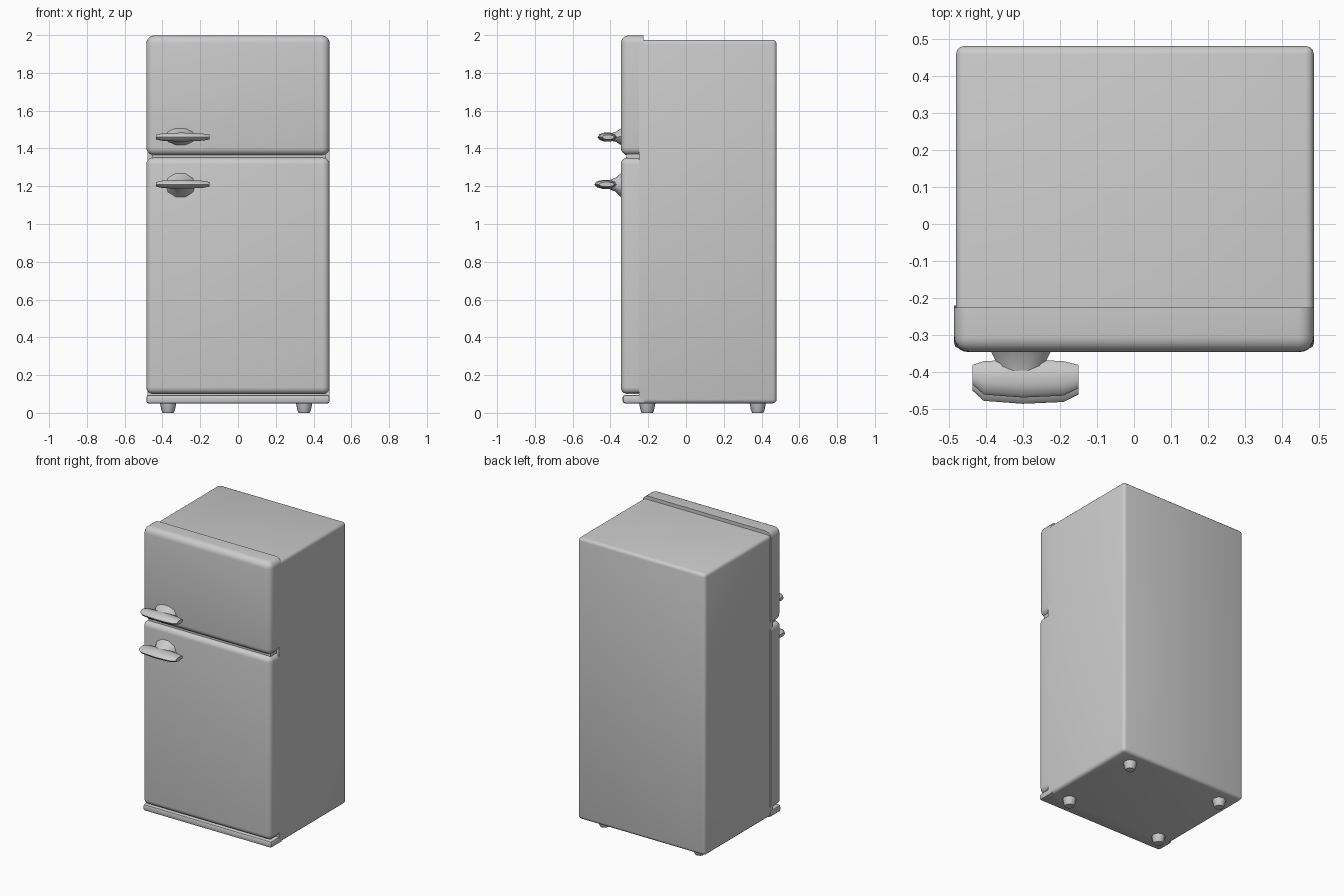
import bpy, bmesh, math

cube = bpy.data.objects.get("Cube")
if cube:
    bpy.data.objects.remove(cube, do_unlink=True)

# One enamel colour for everything
enamel = bpy.data.materials.new("light_grey_enamel")
enamel.use_nodes = True
GREY = (0.6, 0.6, 0.6, 1)
enamel.diffuse_color = GREY
bsdf = next(n for n in enamel.node_tree.nodes if n.type == 'BSDF_PRINCIPLED')
bsdf.inputs["Base Color"].default_value = GREY


def finish(name, bm, smooth=35):
    bmesh.ops.recalc_face_normals(bm, faces=bm.faces)
    mesh = bpy.data.meshes.new(name)
    bm.to_mesh(mesh)
    bm.free()
    obj = bpy.data.objects.new(name, mesh)
    bpy.context.collection.objects.link(obj)
    mesh.materials.append(enamel)
    bpy.ops.object.select_all(action='DESELECT')
    obj.select_set(True)
    bpy.context.view_layer.objects.active = obj
    bpy.ops.object.shade_smooth_by_angle(angle=math.radians(smooth))
    return obj


def box(name, x, y, z, bevel=0, segments=3, keep=lambda edge: True):
    """Box from (min, max) ranges, with chosen edges rounded."""
    bm = bmesh.new()
    bmesh.ops.create_cube(bm, size=1)
    for v in bm.verts:
        v.co = [r[0] if c < 0 else r[1] for c, r in zip(v.co, (x, y, z))]
    if bevel:
        edges = [e for e in bm.edges if keep(e)]
        bmesh.ops.bevel(bm, geom=edges, offset=bevel, segments=segments,
                        profile=0.5, affect='EDGES')
    return finish(name, bm)


def loft(name, rings):
    """Skin a list of equal-length rings and cap both ends."""
    bm = bmesh.new()
    loops = [[bm.verts.new(p) for p in ring] for ring in rings]
    n = len(loops[0])
    for a, b in zip(loops, loops[1:]):
        for i in range(n):
            j = (i + 1) % n
            bm.faces.new((a[i], a[j], b[j], b[i]))
    bm.faces.new(loops[0])
    bm.faces.new(loops[-1])
    return finish(name, bm, 50)


def not_front(edge):
    return any(v.co.y > 0 for v in edge.verts)


def not_back(edge):
    return any(v.co.y < -0.3 for v in edge.verts)


# Cabinet, with softly rounded back and long edges
box("cabinet", (-0.48, 0.485), (-0.25, 0.48), (0.05, 1.975), 0.022, 3, not_front)
# Recessed seal filling the gap between the doors
box("door_seal", (-0.455, 0.465), (-0.315, -0.22), (0.1, 1.95))
# Doors, rounded toward the front
box("freezer_door", (-0.485, 0.485), (-0.345, -0.225), (1.363, 1.998), 0.042, 5, not_back)
box("main_door", (-0.485, 0.485), (-0.345, -0.225), (0.1, 1.352), 0.036, 5, not_back)
# Sill under the main door
box("bottom_sill", (-0.485, 0.485), (-0.335, -0.22), (0.05, 0.095), 0.012, 2, not_back)


def handle(label, z, y_front, root_low, root_high):
    # Wide grip, slimmer at both ends
    rings = []
    for x, half_z, y0, y1 in ((-0.435, 0.012, -0.38, y_front + 0.035),
                              (-0.405, 0.02, -0.37, y_front + 0.008),
                              (-0.30, 0.025, -0.365, y_front),
                              (-0.19, 0.02, -0.37, y_front + 0.005),
                              (-0.15, 0.013, -0.38, y_front + 0.025)):
        mid, half_y = (y0 + y1) / 2, (y1 - y0) / 2
        rings.append([(x, mid + half_y * math.cos(a), z + half_z * math.sin(a))
                      for a in (math.tau * k / 10 for k in range(10))])
    loft(label + "_grip", rings)
    # Flared mount between grip and door
    mount = []
    for y, half_x, low, high in ((-0.335, 0.085, root_low, root_high),
                                 (-0.375, 0.065, (root_low + z) / 2, (root_high + z) / 2),
                                 (-0.43, 0.04, z - 0.015, z + 0.015)):
        mid, half_z = (low + high) / 2, (high - low) / 2
        mount.append([(-0.305 + half_x * math.cos(a), y, mid + half_z * math.sin(a))
                      for a in (math.tau * k / 10 for k in range(10))])
    loft(label + "_mount", mount)


handle("freezer_handle", 1.46, -0.468, 1.41, 1.515)
handle("main_handle", 1.21, -0.485, 1.13, 1.28)

# Four short tapered feet
for side, x in (("right", -0.37), ("left", 0.35)):
    for end, y, r in (("front", -0.205, 0.045), ("back", 0.38, 0.045)):
        loft(f"{end}_{side}_foot",
             [[(x + r * s * math.cos(a), y + r * s * math.sin(a), z)
               for a in (math.tau * k / 8 for k in range(8))]
              for s, z in ((0.65, 0), (0.8, 0.015), (1.0, 0.06))])
